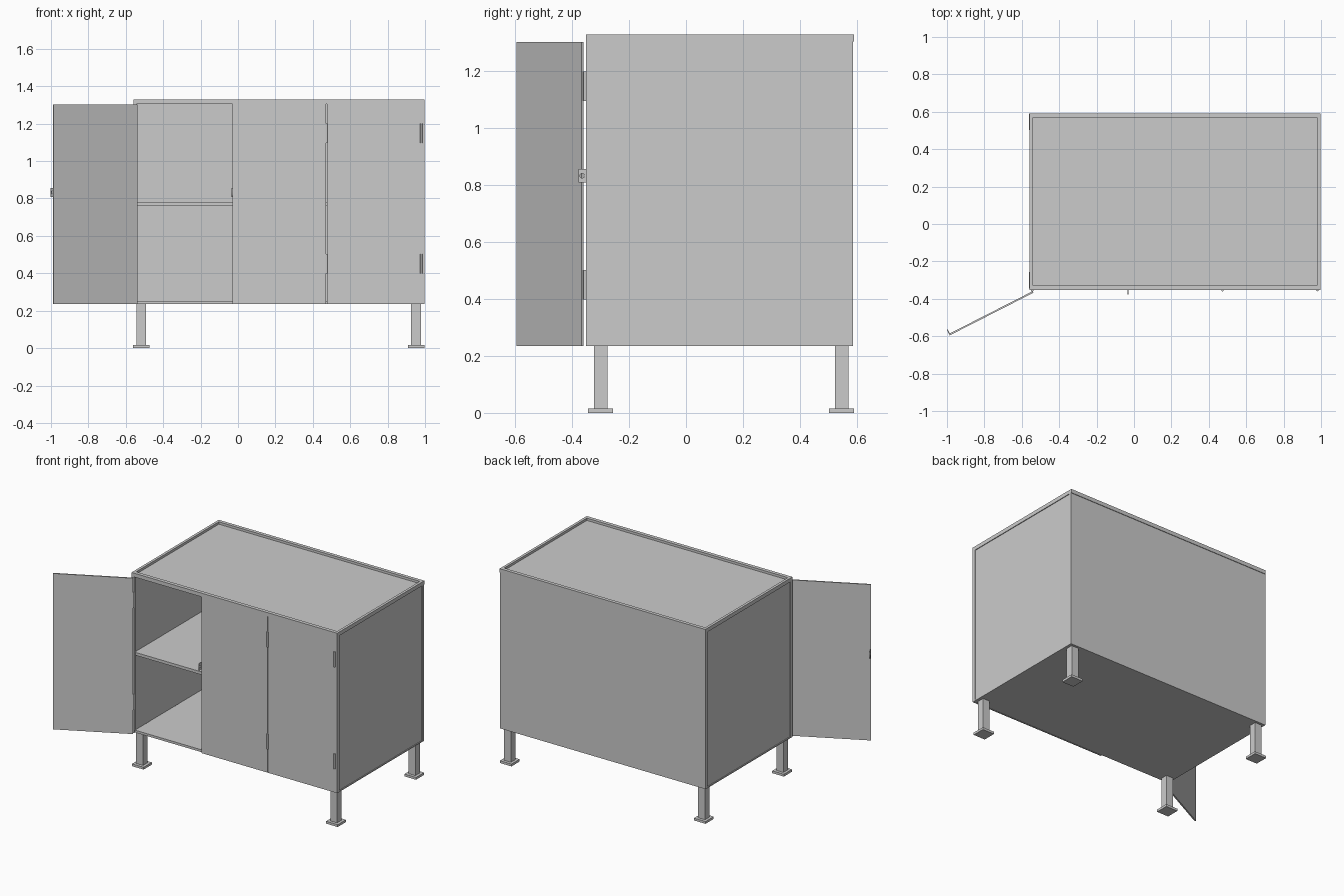
import bpy, bmesh, math
from mathutils import Matrix, Vector

if "Cube" in bpy.data.objects:
    bpy.data.objects.remove(bpy.data.objects["Cube"])

X0, X1 = -0.56, 0.998      # cabinet body extents
Y0, Y1 = -0.352, 0.587
Z0, ZR, Z1 = 0.235, 1.304, 1.33


def box(name, x0, x1, y0, y1, z0, z1):
    me = bpy.data.meshes.new(name)
    bm = bmesh.new()
    m = Matrix.Translation(((x0 + x1) / 2, (y0 + y1) / 2, (z0 + z1) / 2))
    bmesh.ops.create_cube(bm, size=1, matrix=m @ Matrix.Diagonal((x1 - x0, y1 - y0, z1 - z0, 1)))
    bm.to_mesh(me)
    bm.free()
    ob = bpy.data.objects.new(name, me)
    bpy.context.collection.objects.link(ob)
    return ob


def barrel(name, x, y, z0, z1, r=0.005):
    bpy.ops.mesh.primitive_cylinder_add(vertices=16, radius=r, depth=z1 - z0,
                                        location=(x, y, (z0 + z1) / 2))
    ob = bpy.context.object
    ob.name = name
    bpy.ops.object.shade_smooth_by_angle()
    return ob


def lock_tab(name, x):
    # padlock eye: thin profile in the yz plane with a round hole
    cu = bpy.data.curves.new(name, 'CURVE')
    cu.dimensions = '2D'
    cu.fill_mode = 'BOTH'
    cu.extrude = 0.0025
    outline = [(0.0, -0.024), (0.026, -0.024), (0.026, 0.024), (0.0, 0.024)]
    hole = [(0.013 + 0.008 * math.cos(a * math.pi / 8), 0.008 * math.sin(a * math.pi / 8))
            for a in range(16)]
    for pts in (outline, hole):
        sp = cu.splines.new('POLY')
        sp.points.add(len(pts) - 1)
        for p, (u, v) in zip(sp.points, pts):
            p.co = (u, v, 0, 1)
        sp.use_cyclic_u = True
    ob = bpy.data.objects.new(name, cu)
    bpy.context.collection.objects.link(ob)
    # local x -> -y, local y -> z
    ob.matrix_world = Matrix(((0, 0, -1, x), (-1, 0, 0, Y0), (0, 1, 0, 0.833), (0, 0, 0, 1)))
    return ob


# legs with foot plates
for sx, x in (("left", -0.518), ("right", 0.952)):
    for sy, y in (("front", -0.3), ("back", 0.547)):
        box(f"{sy}_{sx}_leg", x - 0.026, x + 0.026, y - 0.024, y + 0.024, 0.01, Z0 + 0.002)
        box(f"{sy}_{sx}_foot", x - 0.044, x + 0.044, y - 0.044, y + 0.044, 0, 0.016)

# corner posts, side rails and recessed side panels
for side, xa, xb in (("left", X0, X0 + 0.018), ("right", X1 - 0.018, X1)):
    box(f"{side}_front_post", xa, xb, Y0, Y0 + 0.022, Z0, ZR)
    box(f"{side}_back_post", xa, xb, Y1 - 0.018, Y1, Z0, ZR)
    box(f"{side}_bottom_rail", xa, xb, Y0 + 0.022, Y1 - 0.018, Z0, Z0 + 0.008)
    c = (xa + xb) / 2
    box(f"{side}_panel", c - 0.004, c + 0.004, Y0 + 0.02, Y1 - 0.016, Z0 + 0.006, ZR + 0.004)
    box(f"{side}_top_rail", xa, xb, Y0, Y1 + 0.004, ZR, Z1)

# top rim and recessed top
box("front_top_rail", X0 + 0.018, X1 - 0.018, Y0, Y0 + 0.025, ZR, Z1)
box("back_top_rail", X0 + 0.018, X1 - 0.018, Y1 - 0.02, Y1 + 0.004, ZR, Z1)
box("top_panel", X0 + 0.016, X1 - 0.016, Y0 + 0.022, Y1 - 0.018, ZR + 0.002, ZR + 0.01)

# back, floor and shelf
box("back_panel", X0 + 0.018, X1 - 0.018, Y1 - 0.01, Y1, Z0, ZR)
box("floor_panel", X0 + 0.018, X1 - 0.018, Y0 + 0.011, Y1 - 0.01, Z0, Z0 + 0.016)
box("shelf", X0 + 0.013, X1 - 0.013, Y0 + 0.015, Y1 - 0.01, 0.762, 0.782)

# closed doors, flush with the frame
box("middle_door", -0.03, 0.470, Y0, Y0 + 0.009, Z0, ZR)
box("right_door", 0.475, X1 - 0.018, Y0, Y0 + 0.009, Z0, ZR)
lock_tab("middle_door_lock_tab", -0.0325)

# hinge barrels
for level, z in (("upper", 1.096), ("lower", 0.398)):
    barrel(f"middle_{level}_hinge", 0.4725, Y0 - 0.002, z, z + 0.104, 0.006)
    barrel(f"right_{level}_hinge", X1 - 0.018, Y0 - 0.002, z, z + 0.104, 0.006)
    barrel(f"left_{level}_hinge", X0 + 0.016, Y0 - 0.004, z, z + 0.104, 0.006)

# left door, swung open about its hinge line
hx, hy = X0 + 0.016, Y0 - 0.004
left = [box("left_door", hx, hx + 0.502, Y0, Y0 + 0.009, Z0, ZR - 0.002),
        lock_tab("left_door_lock_tab", hx + 0.4995)]
bpy.context.view_layer.update()
pivot = Matrix.Translation((hx, hy, 0))
swing = pivot @ Matrix.Rotation(math.radians(-153), 4, 'Z') @ pivot.inverted()
for ob in left:
    ob.matrix_world = swing @ ob.matrix_world
